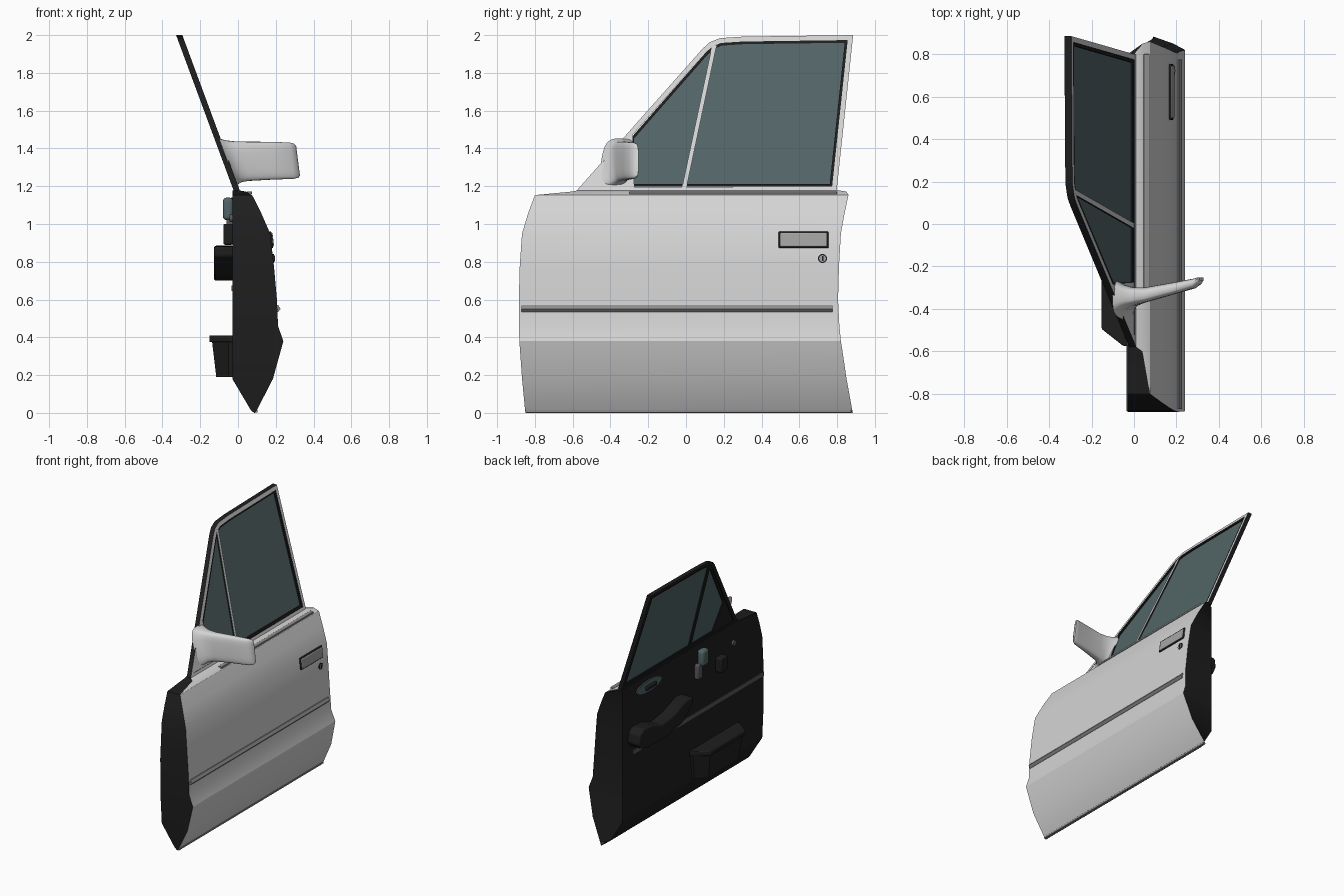
import bpy, bmesh, math
from mathutils import Vector

if "Cube" in bpy.data.objects:
    bpy.data.objects.remove(bpy.data.objects["Cube"])


def mat(name, c):
    m = bpy.data.materials.new(name)
    m.diffuse_color = (*c, 1)
    m.use_nodes = True
    m.node_tree.nodes["Principled BSDF"].inputs["Base Color"].default_value = m.diffuse_color
    return m


PAINT = mat("light_grey_paint", (0.66, 0.66, 0.66))
BLACK = mat("black_trim", (0.013, 0.013, 0.013))
GLASS = mat("teal_glass", (0.085, 0.13, 0.135))
TRIM = mat("mid_grey_trim", (0.27, 0.27, 0.27))
HANDLE = mat("handle_grey", (0.38, 0.37, 0.38))
STRIP = mat("dark_grey_strip", (0.10, 0.10, 0.10))


def make(name, verts, faces, mats, rule=None, angle=25, bevel=0):
    """Mesh object; rule(face) gives the material index."""
    bm = bmesh.new()
    vs = [bm.verts.new(v) for v in verts]
    for f in faces:
        bm.faces.new([vs[i] for i in f])
    bmesh.ops.recalc_face_normals(bm, faces=bm.faces)
    bm.normal_update()
    for f in bm.faces:
        f.material_index = rule(f) if rule else 0
    me = bpy.data.meshes.new(name)
    bm.to_mesh(me)
    bm.free()
    ob = bpy.data.objects.new(name, me)
    bpy.context.collection.objects.link(ob)
    for m in mats:
        me.materials.append(m)
    if bevel:
        b = ob.modifiers.new("bevel", "BEVEL")
        b.width, b.segments = bevel, 3
    bpy.ops.object.select_all(action='DESELECT')
    bpy.context.view_layer.objects.active = ob
    ob.select_set(True)
    bpy.ops.object.shade_smooth_by_angle(angle=math.radians(angle))
    return ob


def loft(name, rings, mats, **kw):
    n = len(rings[0])
    verts = [v for r in rings for v in r]
    faces = [(k * n + i, k * n + (i + 1) % n, (k + 1) * n + (i + 1) % n, (k + 1) * n + i)
             for k in range(len(rings) - 1) for i in range(n)]
    faces += [tuple(range(n)), tuple(range(len(verts) - n, len(verts)))]
    return make(name, verts, faces, mats, **kw)


def lean(z):
    return 0.005 - 0.37 * (z - 1.19)


def slab(name, loop, x0, x1, mats, tilt=True, **kw):
    """Plate from a (y, z) outline, upright or on the leaning window plane."""
    rings = [[((lean(z) if tilt else 0) + x, y, z) for y, z in loop] for x in (x0, x1)]
    return loft(name, rings, mats, **kw)


def inset(loop, d):
    """Move every edge of a clockwise outline inward by d."""
    out, n = [], len(loop)
    for i in range(n):
        p, a, b = Vector(loop[i]), Vector(loop[i - 1]), Vector(loop[(i + 1) % n])
        u, v = (p - a).normalized(), (b - p).normalized()
        n1, n2 = Vector((u.y, -u.x)), Vector((v.y, -v.x))
        out.append(tuple(p + (n1 + n2) * d / (1 + n1.dot(n2))))
    return out


def ring(name, outer, inner, x0, x1, mats, **kw):
    n = len(outer)
    verts = [(lean(z) + x, y, z) for x in (x0, x1) for lp in (outer, inner) for y, z in lp]
    faces = []
    for i in range(n):
        j = (i + 1) % n
        for a, b in ((0, n), (2 * n, 3 * n), (0, 2 * n), (n, 3 * n)):
            faces.append((a + i, a + j, b + j, b + i))
    return make(name, verts, faces, mats, **kw)


def box(name, lo, hi, m, bevel=0.006, rot=0):
    c = [(a + b) / 2 for a, b in zip(lo, hi)]
    h = [(b - a) / 2 for a, b in zip(lo, hi)]
    q = [(-1, -1), (1, -1), (1, 1), (-1, 1)]
    ob = loft(name, [[(s * h[0], y * h[1], z * h[2]) for y, z in q] for s in (-1, 1)],
              [m], bevel=bevel)
    ob.location, ob.rotation_euler = c, (0, rot, 0)
    return ob


def disc(name, x0, x1, y, z, r, m, n=20):
    loop = [(y + r * math.cos(2 * math.pi * i / n), z + r * math.sin(2 * math.pi * i / n)) for i in range(n)]
    return slab(name, loop, x0, x1, [m], tilt=False)


# Door body: one four-cornered ring per height (outer x, z, front y, rear y)
rows = [(0.09, 0.0, -0.85, 0.883), (0.10, 0.015, -0.852, 0.88), (0.185, 0.18, -0.868, 0.85),
        (0.232, 0.35, -0.88, 0.825), (0.24, 0.38, -0.882, 0.82), (0.212, 0.46, -0.885, 0.812),
        (0.206, 0.60, -0.885, 0.805), (0.19, 0.78, -0.88, 0.81), (0.17, 0.95, -0.868, 0.82),
        (0.122, 1.06, -0.835, 0.84), (0.075, 1.153, -0.80, 0.86), (0.04, 1.172, -0.60, 0.85),
        (0.005, 1.178, -0.575, 0.805)]
rings = []
for x, z, yf, yr in rows:
    xi = -0.03 if z >= 0.1 else 0.085 - 0.0115 * z * 100
    rings.append([(x, yf, z), (x, yr, z), (xi, min(yr, 0.80), z), (xi, yf, z)])
body = loft("door_body", rings, [PAINT, BLACK])
for k in range(len(body.data.polygons)):
    outer = k % 4 == 0 and k < 4 * (len(rows) - 1)
    body.data.polygons[k].material_index = 0 if outer else 1

# Outer trim: moulding, sill lip, belt line, handle and lock
moulding = [(0.20, 0.53), (0.213, 0.535), (0.226, 0.55), (0.213, 0.57), (0.20, 0.573)]
loft("side_moulding", [[(x, y, z) for x, z in moulding] for y in (-0.872, 0.775)], [TRIM])
box("sill_lip", (0.088, -0.85, 0.002), (0.103, 0.875, 0.016), TRIM, 0.002)
box("belt_line", (0.045, -0.30, 1.158), (0.074, 0.80, 1.172), TRIM, 0.003)
box("handle_surround", (0.165, 0.490, 0.872), (0.182, 0.755, 0.960), BLACK, 0.006, -0.117)
box("door_handle", (0.165, 0.498, 0.879), (0.187, 0.747, 0.953), HANDLE, 0.006, -0.117)
disc("lock_rim", 0.17, 0.190, 0.723, 0.817, 0.024, BLACK)
disc("lock_barrel", 0.17, 0.193, 0.723, 0.817, 0.018, HANDLE)
box("key_slot", (0.18, 0.719, 0.804), (0.195, 0.727, 0.830), BLACK, 0)

# Leaning window frame: painted outside, black inside and on its edges
side_rule = lambda f: 0 if f.normal.x > 0.5 else 1
outline = [(-0.585, 1.17), (0.085, 1.925), (0.125, 1.962), (0.18, 1.984), (0.30, 1.992),
           (0.885, 2.0), (0.797, 1.172)]
ring("window_frame", outline, inset(outline, 0.026), -0.033, 0, [PAINT, BLACK], rule=side_rule)
opening = inset(outline, 0.026)
pane = [(-0.29, 1.198), (-0.29, 1.457)] + opening[1:]
ring("window_seal", pane, inset(pane, 0.014), -0.028, -0.004, [BLACK])
slab("window_glass", inset(pane, 0.010), -0.019, -0.012, [GLASS])
slab("window_divider", [(-0.022, 1.19), (0.138, 1.945), (0.162, 1.945), (0.002, 1.19)],
     -0.03, -0.002, [PAINT, BLACK], rule=side_rule)
slab("mirror_sail", [(-0.56, 1.19), (-0.285, 1.48), (-0.275, 1.19)], -0.028, -0.002,
     [PAINT, BLACK], rule=side_rule)

# Mirror: rounded sections (x, y centre, y half, z centre, z half, shear)
sections = [(-0.055, -0.365, 0.085, 1.328, 0.125, 0.37), (-0.03, -0.352, 0.06, 1.328, 0.115, 0.30),
            (0.0, -0.343, 0.045, 1.33, 0.108, 0.18), (0.05, -0.335, 0.036, 1.332, 0.104, 0.05),
            (0.18, -0.305, 0.029, 1.335, 0.1, 0.03), (0.285, -0.28, 0.023, 1.335, 0.096, 0.1),
            (0.308, -0.268, 0.017, 1.335, 0.09, 0.13), (0.318, -0.26, 0.008, 1.335, 0.08, 0.13)]
rings = []
for x, yc, yh, zc, zh, sh in sections:
    r = []
    for i in range(28):
        a = 2 * math.pi * i / 28
        c, s = math.cos(a), math.sin(a)
        dy = yh * math.copysign(abs(c) ** 0.55, c)
        dz = zh * math.copysign(abs(s) ** 0.55, s)
        r.append((x - sh * dz, yc + dy + 0.8 * max(sh - 0.15, 0) * dz, zc + dz))
    rings.append(r)
loft("door_mirror", rings, [PAINT], angle=40)

# Inner trim: armrest, map pocket, strip, levers and knob
arm = [(0.74, 0.76), (0.73, 0.83), (0.68, 0.86), (0.57, 0.85), (0.46, 0.81), (0.32, 0.83),
       (0.17, 0.885), (0.09, 0.88), (0.09, 0.83), (0.22, 0.73), (0.40, 0.70), (0.62, 0.70), (0.71, 0.72)]
slab("armrest", arm, -0.127, -0.02, [BLACK], tilt=False, bevel=0.012)


def pocket_ring(depth, y0, y1, z):
    return [(-0.02, y0, z), (-0.05, y0, z), (-depth, y0 + 0.08, z), (-depth, y1 - 0.08, z),
            (-0.05, y1, z), (-0.02, y1, z)]


loft("map_pocket", [pocket_ring(0.115, -0.54, -0.03, 0.19), pocket_ring(0.137, -0.56, -0.01, 0.375)], [BLACK])
loft("pocket_rim", [pocket_ring(0.152, -0.575, 0.0, 0.375), pocket_ring(0.152, -0.575, 0.0, 0.41)],
     [BLACK], bevel=0.006)
box("inner_strip", (-0.035, -0.88, 0.645), (-0.025, 0.68, 0.675), STRIP, 0)
plate = [(0.49 + 0.15 * math.cos(i * math.pi / 12), 1.095 + 0.045 * math.sin(i * math.pi / 12)) for i in range(24)]
slab("inner_handle_plate", plate, -0.038, -0.025, [GLASS], tilt=False)
box("inner_handle_lever", (-0.055, 0.42, 1.075), (-0.03, 0.54, 1.105), BLACK)
box("inner_pull", (-0.08, -0.17, 1.02), (-0.025, -0.09, 1.14), GLASS, 0.02)
box("inner_pull_stem", (-0.06, -0.12, 0.93), (-0.025, -0.06, 1.04), STRIP, 0.01)
box("window_switch", (-0.078, -0.39, 0.89), (-0.025, -0.31, 1.0), BLACK, 0.01)
disc("lock_knob", -0.045, -0.025, -0.52, 1.03, 0.02, STRIP)
